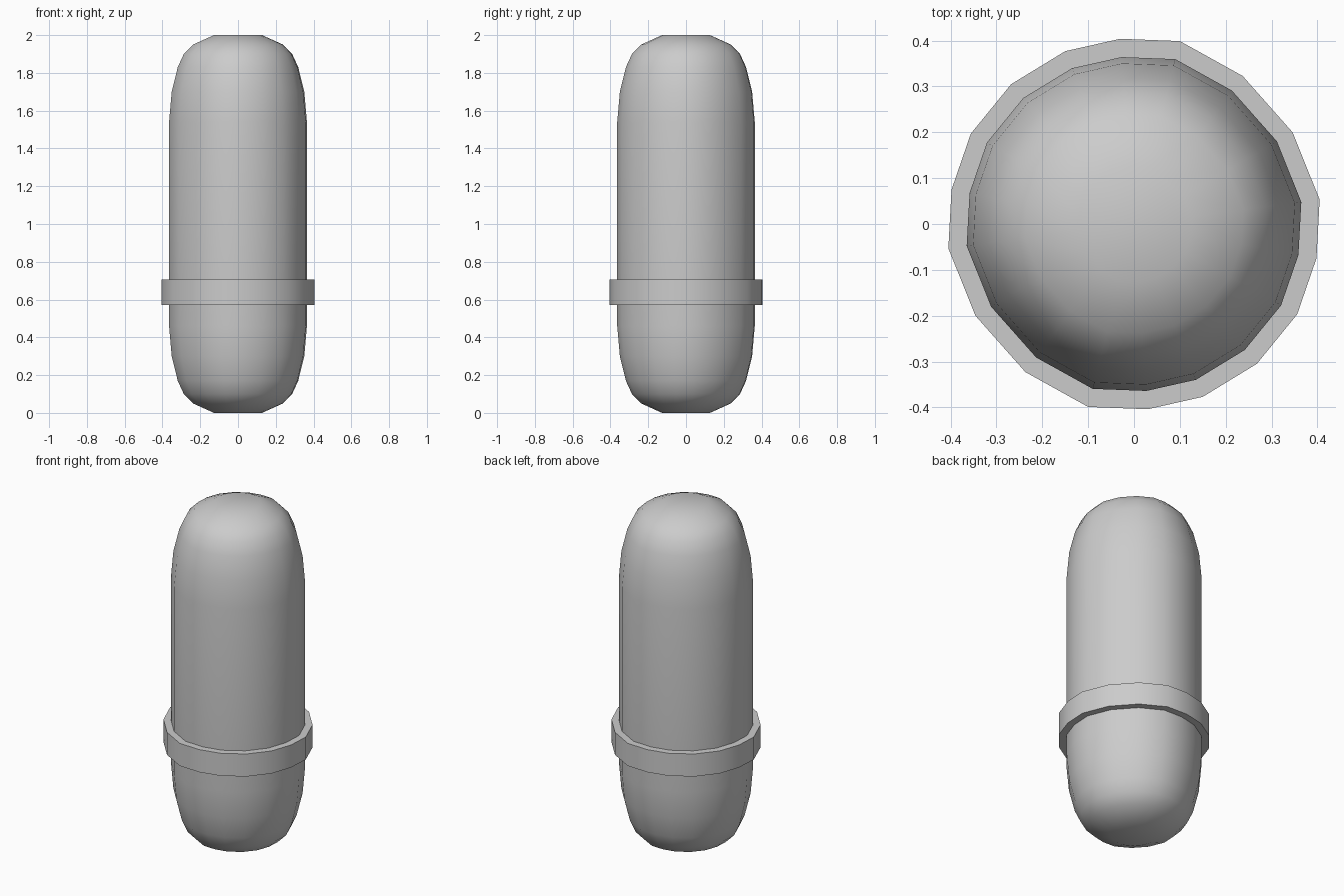
import bpy, bmesh, math

if "Cube" in bpy.data.objects:
    bpy.data.objects.remove(bpy.data.objects["Cube"])

# Half of the slightly uneven 18-sided cross-section; the rest is its half-turn
half = [(0.405, 0.053), (0.346, 0.200), (0.237, 0.323), (0.100, 0.399), (-0.030, 0.404),
        (-0.150, 0.377), (-0.268, 0.305), (-0.356, 0.197), (-0.398, 0.075)]
section = half + [(-x, -y) for x, y in half]
R = 0.405


def loft(name, rings, closed=False):
    """Skin the cross-section through (radius, z) rings."""
    bm = bmesh.new()
    loops = [[bm.verts.new((x * r / R, y * r / R, z)) for x, y in section] for r, z in rings]
    pairs = list(zip(loops, loops[1:]))
    if closed:
        pairs.append((loops[-1], loops[0]))
    else:
        bm.faces.new(loops[0])
        bm.faces.new(loops[-1])
    n = len(section)
    for a, b in pairs:
        for i in range(n):
            j = (i + 1) % n
            bm.faces.new((a[i], a[j], b[j], b[i]))
    bmesh.ops.recalc_face_normals(bm, faces=bm.faces)
    mesh = bpy.data.meshes.new(name)
    bm.to_mesh(mesh)
    bm.free()
    ob = bpy.data.objects.new(name, mesh)
    bpy.context.collection.objects.link(ob)
    bpy.ops.object.select_all(action='DESELECT')
    ob.select_set(True)
    bpy.context.view_layer.objects.active = ob
    bpy.ops.object.shade_smooth_by_angle(angle=math.radians(40))
    return ob


# Capsule body: rounded end profile mirrored about mid-height
end = [(0.127, 0.0), (0.238, 0.05), (0.287, 0.10), (0.319, 0.17), (0.351, 0.30), (0.365, 0.46)]
loft("capsule_body", end + [(r, 2 - z) for r, z in reversed(end)])

# Raised collar band around the lower body
loft("collar_band", [(0.363, 0.572), (R, 0.572), (R, 0.705), (0.363, 0.705)], closed=True)
